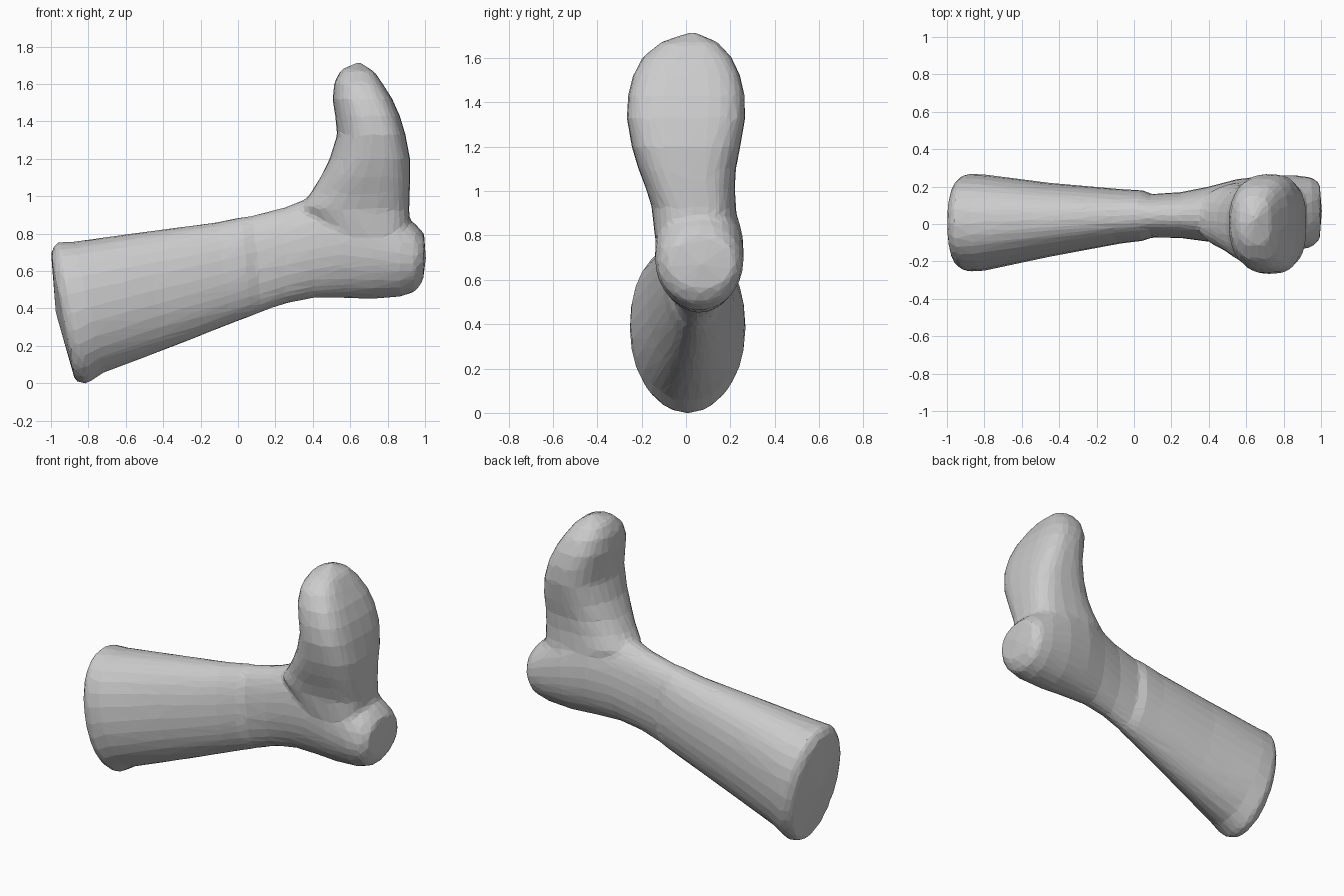
import bpy, bmesh, math
from mathutils import Vector

if "Cube" in bpy.data.objects:
    bpy.data.objects.remove(bpy.data.objects["Cube"])

N = 28


def spow(v, e):
    return math.copysign(abs(v) ** e, v)


def loft(bm, sections, bulge_a, bulge_b, back=1.0):
    """Skin rings; each section is (ax, az, bx, bz, y0, y1): two rim points in xz and the y limits.
    back < 1 squares off the b side of every ring."""
    rings = []
    for ax, az, bx, bz, y0, y1 in sections:
        a = Vector((ax, (y0 + y1) / 2, az))
        b = Vector((bx, (y0 + y1) / 2, bz))
        mid, half, wy = (a + b) / 2, (b - a) / 2, (y1 - y0) / 2
        ring = []
        for i in range(N):
            t = 2 * math.pi * i / N
            c, s = math.cos(t), math.sin(t)
            e = back if c > 0 else 0.9
            ring.append(bm.verts.new(mid + half * spow(c, e) + Vector((0, wy * spow(s, e), 0))))
        rings.append(ring)
    for r0, r1 in zip(rings, rings[1:]):
        for i in range(N):
            j = (i + 1) % N
            bm.faces.new((r0[i], r0[j], r1[j], r1[i]))
    # Slightly domed ends
    for ring, tip in ((rings[0], bulge_a), (rings[-1], bulge_b)):
        v = bm.verts.new(tip)
        for i in range(N):
            bm.faces.new((ring[i], ring[(i + 1) % N], v))


bm = bmesh.new()

# Leg shaft, ankle and heel, running along x
loft(bm, [
    (-1.00, 0.70, -0.87, 0.01, -0.225, 0.235),
    (-0.97, 0.755, -0.81, -0.005, -0.255, 0.27),
    (-0.88, 0.757, -0.72, 0.055, -0.25, 0.265),
    (-0.50, 0.81, -0.40, 0.175, -0.175, 0.22),
    (-0.12, 0.86, -0.03, 0.32, -0.105, 0.187),
    (0.03, 0.89, 0.07, 0.358, -0.09, 0.18),
    (0.07, 0.895, 0.12, 0.378, -0.072, 0.16),
    (0.25, 0.94, 0.25, 0.425, -0.075, 0.17),
    (0.40, 1.00, 0.40, 0.455, -0.095, 0.20),
    (0.55, 1.05, 0.55, 0.455, -0.125, 0.24),
    (0.72, 1.00, 0.72, 0.45, -0.14, 0.26),
    (0.86, 0.92, 0.87, 0.462, -0.14, 0.26),
    (0.95, 0.85, 0.95, 0.49, -0.125, 0.25),
    (0.995, 0.80, 0.99, 0.55, -0.085, 0.22),
], (-0.975, 0.0, 0.38), (1.005, 0.07, 0.67))

# Foot, rising along z with its flat sole towards +x
loft(bm, [
    (0.45, 0.80, 0.92, 0.78, -0.14, 0.24),
    (0.33, 0.94, 0.915, 0.92, -0.155, 0.225),
    (0.39, 1.02, 0.918, 1.00, -0.18, 0.22),
    (0.44, 1.10, 0.92, 1.10, -0.215, 0.225),
    (0.49, 1.20, 0.92, 1.20, -0.245, 0.245),
    (0.53, 1.33, 0.895, 1.33, -0.268, 0.268),
    (0.52, 1.43, 0.865, 1.43, -0.262, 0.265),
    (0.505, 1.52, 0.825, 1.52, -0.24, 0.245),
    (0.515, 1.61, 0.775, 1.60, -0.195, 0.205),
    (0.55, 1.675, 0.73, 1.665, -0.115, 0.145),
], (0.65, 0.05, 0.75), (0.645, 0.03, 1.72), back=0.62)

bmesh.ops.recalc_face_normals(bm, faces=bm.faces)
mesh = bpy.data.meshes.new("boot")
bm.to_mesh(mesh)
bm.free()
boot = bpy.data.objects.new("boot", mesh)
bpy.context.collection.objects.link(boot)
bpy.context.view_layer.objects.active = boot
boot.select_set(True)

# Fuse foot and leg, soften the join, then reduce to facets
fuse = boot.modifiers.new("fuse", 'REMESH')
fuse.mode = 'VOXEL'
fuse.voxel_size = 0.016
soft = boot.modifiers.new("soften", 'SMOOTH')
soft.factor = 0.5
soft.iterations = 7
facet = boot.modifiers.new("facet", 'DECIMATE')
facet.ratio = 0.045
for name in ("fuse", "soften", "facet"):
    bpy.ops.object.modifier_apply(modifier=name)

# Settle on the ground
low = min(v.co.z for v in boot.data.vertices)
for v in boot.data.vertices:
    v.co.z -= low
for p in boot.data.polygons:
    p.use_smooth = False
